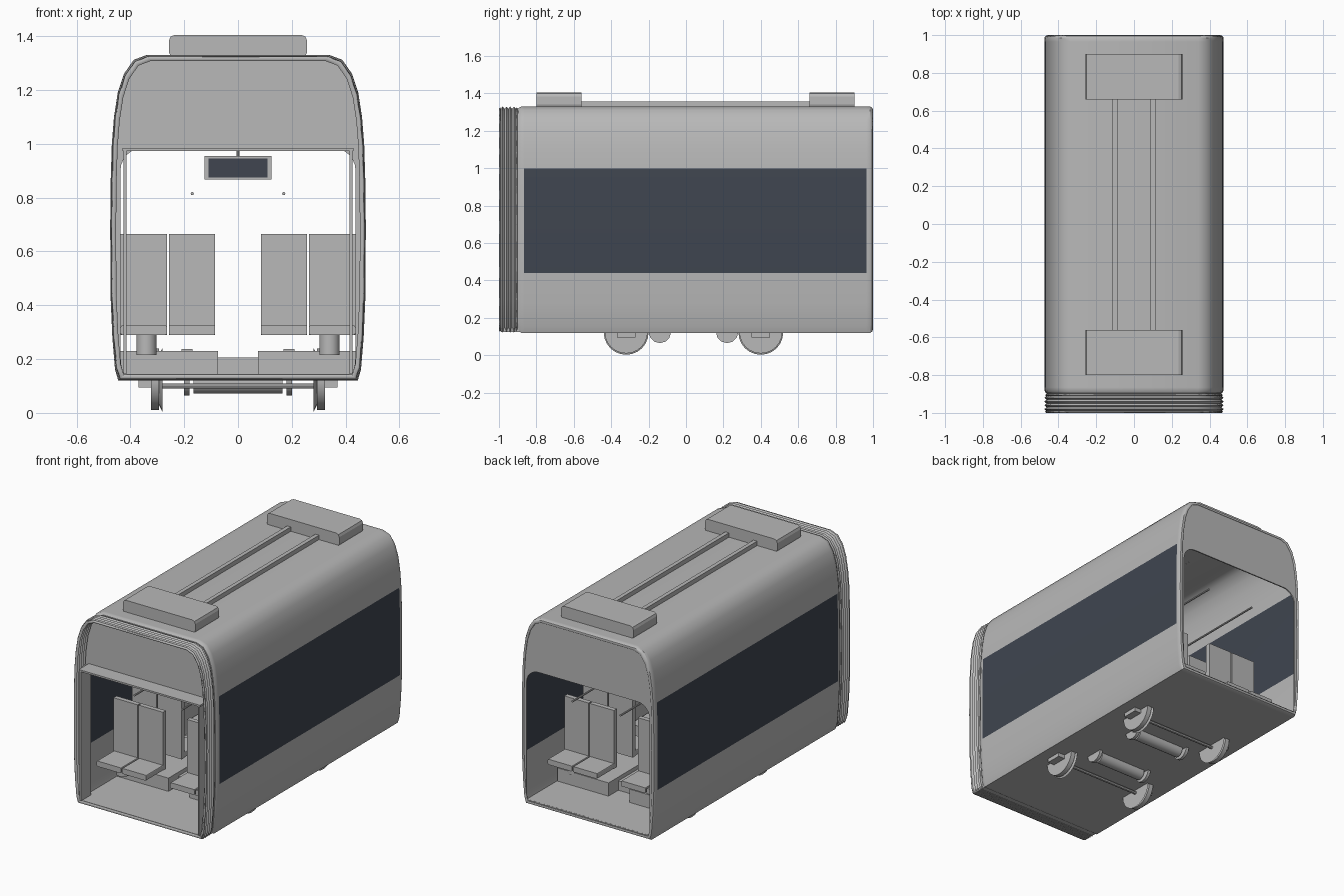
import bpy, bmesh, math
from mathutils import Matrix, Vector

cube = bpy.data.objects.get("Cube")
if cube:
    bpy.data.objects.remove(cube)


def material(name, rgb):
    m = bpy.data.materials.new(name)
    m.use_nodes = True
    m.diffuse_color = (*rgb, 1)
    m.node_tree.nodes["Principled BSDF"].inputs["Base Color"].default_value = (*rgb, 1)
    return m


GREY = material("body_grey", (0.48, 0.48, 0.48))
GLASS = material("dark_glass", (0.05, 0.06, 0.08))


def finish(name, bm, mats=(GREY,), smooth=False):
    bmesh.ops.recalc_face_normals(bm, faces=bm.faces)
    me = bpy.data.meshes.new(name)
    bm.to_mesh(me)
    bm.free()
    for m in mats:
        me.materials.append(m)
    ob = bpy.data.objects.new(name, me)
    bpy.context.collection.objects.link(ob)
    if smooth:
        bpy.ops.object.select_all(action="DESELECT")
        ob.select_set(True)
        bpy.context.view_layer.objects.active = ob
        bpy.ops.object.shade_smooth_by_angle(angle=math.radians(35))
    return ob


def box(name, x, y, z, mat=GREY, bevel=0):
    bm = bmesh.new()
    bmesh.ops.create_cube(bm, size=1)
    for v in bm.verts:
        v.co = Vector([(a + b) / 2 + c * (b - a) for (a, b), c in zip((x, y, z), v.co)])
    if bevel:
        edges = [e for e in bm.edges if abs(e.verts[0].co.y - e.verts[1].co.y) > 0.1]
        bmesh.ops.bevel(bm, geom=edges, offset=bevel, segments=2, affect="EDGES", profile=0.5)
    return finish(name, bm, (mat,))


def rod(name, axis, centre, radius, length, sides=16, radius2=None):
    bm = bmesh.new()
    bmesh.ops.create_cone(bm, cap_ends=True, segments=sides, radius1=radius,
                          radius2=radius2 or radius, depth=length)
    turn = {"X": Matrix.Rotation(math.pi / 2, 4, "Y"),
            "Y": Matrix.Rotation(math.pi / 2, 4, "X"), "Z": Matrix()}[axis]
    bm.transform(Matrix.Translation(centre) @ turn)
    return finish(name, bm, smooth=True)


def solidify(ob, thickness):
    mod = ob.modifiers.new("thickness", "SOLIDIFY")
    mod.thickness = thickness
    mod.offset = -1


# Cross-section of the car, right half from the floor up
HALF = [(.445, .12), (.457, .16), (.467, .28), (.474, .44), (.475, .7), (.473, .87), (.469, 1.0),
        (.461, 1.1), (.447, 1.19), (.424, 1.26), (.388, 1.312), (.34, 1.33)]


def section(inset):
    loop = HALF + [(-x, z) for x, z in reversed(HALF)]
    mid = .725
    return [(x * (1 - inset / .475), mid + (z - mid) * (1 - inset / .605)) for x, z in loop]


def loft(name, stations, mats=(GREY,)):
    bm = bmesh.new()
    rings = [[bm.verts.new((x, y, z)) for x, z in section(d)] for y, d in stations]
    for r, s in zip(rings, rings[1:]):
        for i in range(len(r)):
            j = (i + 1) % len(r)
            f = bm.faces.new((r[i], r[j], s[j], s[i]))
            c = f.calc_center_median()
            if len(mats) > 1 and .44 < c.z < 1 and abs(c.x) > .4 and -.865 < c.y < .965:
                f.material_index = 1
    ob = finish(name, bm, mats, smooth=True)
    solidify(ob, .01)
    return ob


# Body shell with the long side windows
loft("body_shell", [(-.9, .02), (-.895, .008), (-.88, 0), (-.865, 0), (.965, 0),
                    (.985, 0), (.995, .006), (1, .018)], (GREY, GLASS))

# Folded gangway bellows
folds = 5
loft("gangway_bellows", [(-1 + .1 * i / (2 * folds), .022 if i % 2 else .01)
                         for i in range(2 * folds + 1)])


# End walls with a round-cornered doorway
def end_wall(name, y):
    w, low, high, r = .437, .145, .985, .085
    arc = [(w - r + r * math.cos(t * math.pi / 12), high - r + r * math.sin(t * math.pi / 12))
           for t in range(7)]
    door = [(w, low)] + arc + [(-x, z) for x, z in reversed(arc)] + [(-w, low)]
    bm = bmesh.new()
    for loop in (section(.011), door):
        vs = [bm.verts.new((x, y, z)) for x, z in loop]
        for i, v in enumerate(vs):
            bm.edges.new((v, vs[(i + 1) % len(vs)]))
    bmesh.ops.triangle_fill(bm, use_beauty=True, edges=bm.edges[:])
    solidify(finish(name, bm), .008)


end_wall("front_end_wall", -.9)
end_wall("rear_end_wall", .994)

# Gangway lining
box("gangway_header_ledge", (-.43, .43), (-1, -.9), (.974, .985))
for s in (-1, 1):
    box("gangway_side_lining", (s * .42 - .005, s * .42 + .005), (-1, -.9), (.145, .975))

# Floor and raised centre aisle
box("floor", (-.44, .44), (-.99, .985), (.125, .145))
box("aisle_step", (-.08, .08), (-.5, .58), (.14, .205))


# Seats
def seat(x, back_y, facing):
    ys = sorted((back_y, back_y + facing * .03))
    cs = sorted((back_y + facing * .03, back_y + facing * .2))
    box("seat_back", (x - .086, x + .086), ys, (.29, .665), bevel=.006)
    box("seat_cushion", (x - .086, x + .086), cs, (.29, .325), bevel=.006)


for s in (-1, 1):
    for y, facing in ((-.61, -1), (-.45, 1), (.42, -1), (.58, 1)):
        for x in (.171, .35):
            seat(s * x, y, facing)
        rod("seat_pedestal", "Z", (s * .34, y + facing * .07, .255), .038, .08)
    for y0, y1 in ((-.6, -.06), (.14, .68)):
        box("wheel_plinth", sorted((s * .074, s * .438)), (y0, y1), (.14, .23))
    for y in (-.14, .22):
        box("plinth_hatch", (s * .19 - .02, s * .19 + .02), (y - .03, y + .03), (.23, .237))
    rod("hand_rail", "Y", (s * .17, .05, .815), .006, 1.72, 8)

# Hanging passenger display
box("display_case", (-.125, .125), (.08, .12), (.868, .955))
for y in (.078, .12):
    box("display_screen", (-.11, .11), (y, y + .002), (.875, .945), GLASS)
rod("display_hanger", "Z", (0, .1, 1.135), .006, .37, 8)

# Running gear
for y, inner in ((-.32, -.14), (.4, .22)):
    rod("axle", "X", (0, y, .1), .01, .6, 8)
    rod("motor_cylinder", "X", (0, inner, .112), .04, .33)
    for s in (-1, 1):
        big, small = (.122, .09) if s < 0 else (.09, .122)
        rod("wheel_tread", "X", (s * .308, y, .125), .115, .03, 24)
        rod("wheel_flange", "X", (s * .287, y, .123), big - .03 * (s < 0) + .03 * (s > 0),
            .014, 24, small + .03 * (s < 0) - .03 * (s > 0))
        box("axle_box", sorted((s * .32, s * .37)), (y - .05, y + .05), (.095, .13))
        rod("brake_disc", "X", (s * .19, inner, .125), .06, .02, 12)

# Roof units and the conduits between them
for y in (-.8, .66):
    box("roof_unit", (-.257, .257), (y, y + .24), (1.32, 1.405), bevel=.022)
for s in (-1, 1):
    box("roof_conduit", (s * .1 - .013, s * .1 + .013), (-.57, .67), (1.32, 1.358))
